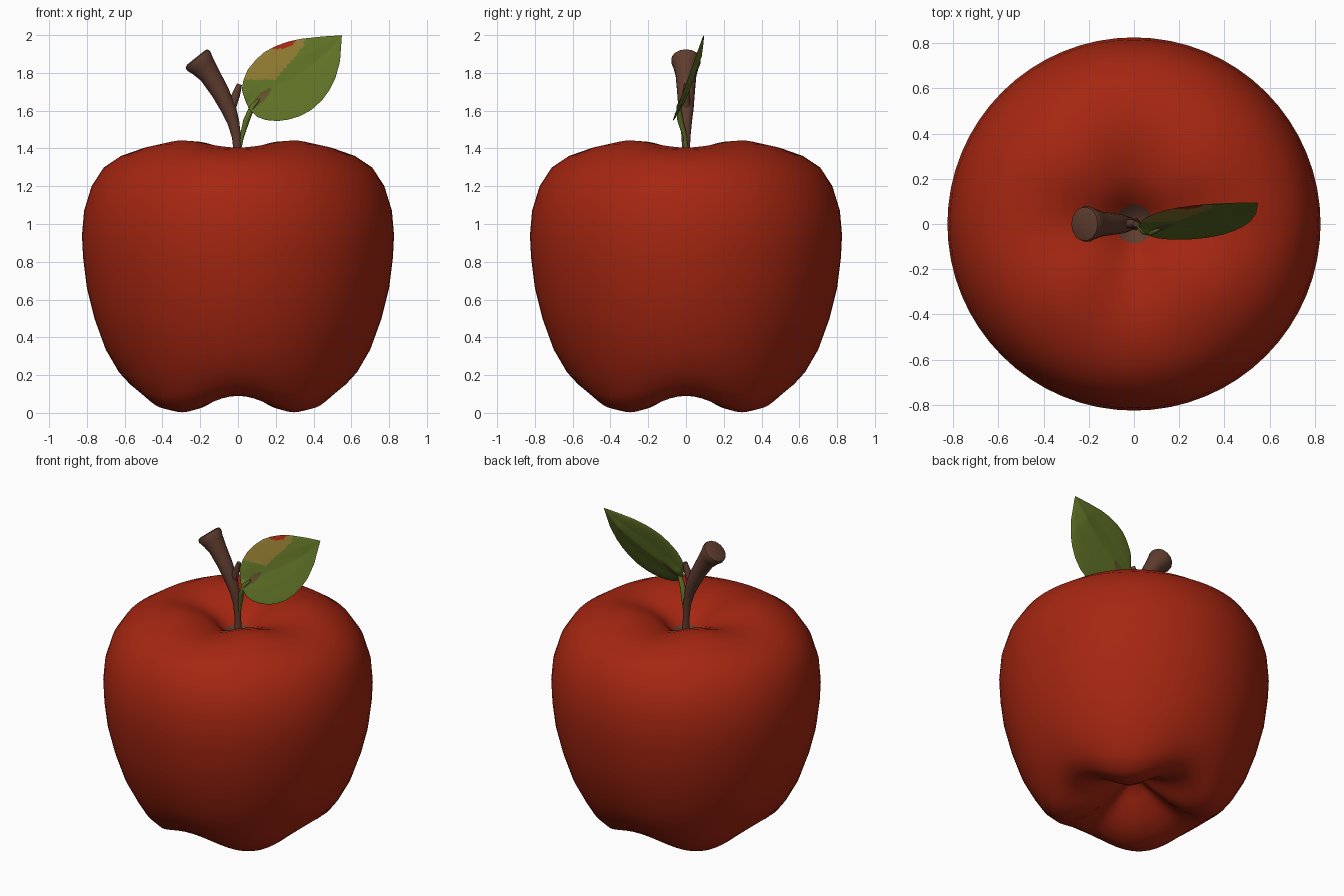
import bpy, bmesh, math
from mathutils import Vector

if "Cube" in bpy.data.objects:
    bpy.data.objects.remove(bpy.data.objects["Cube"])


def material(name, rgb):
    m = bpy.data.materials.new(name)
    m.diffuse_color = (*rgb, 1)
    m.use_nodes = True
    m.node_tree.nodes["Principled BSDF"].inputs["Base Color"].default_value = m.diffuse_color
    return m


RED = material("apple red", (0.376, 0.0195, 0.0056))
GREEN = material("leaf green", (0.112, 0.165, 0.019))
YELLOW = material("leaf ochre", (0.27, 0.19, 0.03))
BROWN = material("stem brown", (0.115, 0.046, 0.028))
OLIVE = material("olive brown", (0.115, 0.08, 0.024))


def finish(name, bm, mats, angle=60):
    bmesh.ops.recalc_face_normals(bm, faces=bm.faces[:])
    me = bpy.data.meshes.new(name)
    bm.to_mesh(me)
    bm.free()
    for m in mats:
        me.materials.append(m)
    ob = bpy.data.objects.new(name, me)
    bpy.context.collection.objects.link(ob)
    bpy.ops.object.select_all(action='DESELECT')
    ob.select_set(True)
    bpy.context.view_layer.objects.active = ob
    bpy.ops.object.shade_smooth_by_angle(angle=math.radians(angle))
    return ob


def skin(bm, rings):
    """Join closed rings of vertices with quads."""
    for a, b in zip(rings, rings[1:]):
        n = len(a)
        for i in range(n):
            j = (i + 1) % n
            bm.faces.new((a[i], a[j], b[j], b[i]))


# Apple body: turned profile of radius, height on the axes, height on the diagonals (four lobes)
PROFILE = [(.05, .235, .23), (.12, .20, .16), (.22, .15, .07), (.32, .11, .02), (.42, .09, .003),
           (.50, .10, .018), (.57, .15, .09), (.63, .215, .19), (.70, .335, .325), (.76, .50, .50),
           (.80, .66, .66), (.82, .82, .82), (.826, .94, .94), (.815, 1.07, 1.07),
           (.775, 1.20, 1.20), (.71, 1.30, 1.30), (.62, 1.36, 1.37), (.52, 1.395, 1.42),
           (.42, 1.405, 1.442), (.32, 1.395, 1.437), (.22, 1.37, 1.40), (.14, 1.335, 1.35),
           (.085, 1.28, 1.28), (.04, 1.235, 1.235)]
SEG = 64
bm = bmesh.new()
rings = []
for r, za, zd in PROFILE:
    ring = []
    for i in range(SEG):
        t = 2 * math.pi * i / SEG
        w = (1 - math.cos(4 * t)) / 2
        ring.append(bm.verts.new((r * math.cos(t), r * math.sin(t), za + (zd - za) * w)))
    rings.append(ring)
skin(bm, rings)
for ring, z in ((rings[0], .24), (rings[-1], 1.22)):
    c = bm.verts.new((0, 0, z))
    for i in range(SEG):
        bm.faces.new((ring[i], ring[(i + 1) % SEG], c))
# brown patch at the bottom of the top hollow
for f in bm.faces:
    c = f.calc_center_median()
    if c.z > 1 and c.xy.length < .085:
        f.material_index = 1
finish("apple_body", bm, [RED, BROWN], 80)


# Tubes that follow a path of (x, y, z, radius)
def tube(name, path, mat, seg=14):
    bm = bmesh.new()
    rings = []
    for k, (x, y, z, r) in enumerate(path):
        a, b = path[max(k - 1, 0)], path[min(k + 1, len(path) - 1)]
        t = Vector(b[:3]) - Vector(a[:3])
        n = Vector((t.z, 0, -t.x)).normalized()
        s = t.cross(n).normalized()
        rings.append([bm.verts.new(Vector((x, y, z)) + r * (math.cos(q) * n + math.sin(q) * s))
                      for q in (2 * math.pi * i / seg for i in range(seg))])
    skin(bm, rings)
    bm.faces.new(rings[0])
    bm.faces.new(rings[-1])
    return finish(name, bm, [mat], 50)


tube("stem", [(0, 0, 1.20, .03), (0, 0, 1.35, .02), (-.008, 0, 1.46, .024), (-.025, 0, 1.54, .032),
              (-.05, 0, 1.61, .041), (-.095, 0, 1.70, .048), (-.15, 0, 1.79, .056),
              (-.185, 0, 1.835, .068), (-.208, 0, 1.863, .080), (-.219, 0, 1.876, .076),
              (-.223, 0, 1.881, .06)], BROWN)
tube("twig", [(-.035, 0, 1.61, .022), (-.012, 0, 1.68, .022), (.008, 0, 1.74, .014)], BROWN, 10)
tube("leaf_stalk", [(.004, 0, 1.38, .010), (.02, -.005, 1.46, .011), (.045, -.03, 1.55, .017),
                    (.075, -.038, 1.62, .014), (.11, -.025, 1.66, .006)], GREEN, 10)


# Leaf: surface between an upper and a lower edge curve in x, z
def resample(pts, n):
    pts = [Vector(p) for p in pts]
    d = [0]
    for a, b in zip(pts, pts[1:]):
        d.append(d[-1] + (b - a).length)
    out, k = [], 0
    for i in range(n + 1):
        s = d[-1] * i / n
        while k < len(pts) - 2 and s > d[k + 1]:
            k += 1
        out.append(pts[k].lerp(pts[k + 1], (s - d[k]) / (d[k + 1] - d[k])))
    return out


NU, NV = 56, 40
upper = resample([(.04, 1.65), (.02, 1.71), (.028, 1.76), (.05, 1.815), (.095, 1.87), (.14, 1.91),
                  (.195, 1.94), (.26, 1.964), (.33, 1.98), (.45, 1.993), (.55, 1.999)], NU)
lower = resample([(.04, 1.65), (.06, 1.605), (.105, 1.565), (.15, 1.55), (.21, 1.545), (.27, 1.553),
                  (.33, 1.572), (.39, 1.605), (.445, 1.655), (.485, 1.71), (.515, 1.77),
                  (.54, 1.86), (.55, 1.999)], NU)

bm = bmesh.new()
sides = []
for side in (-1, 1):
    grid = []
    for i in range(NU + 1):
        row = []
        for j in range(NV + 1):
            v = j / NV
            p = lower[i].lerp(upper[i], v)
            e = 4 * v * (1 - v) * min(1, 4 * (1 - i / NU), 8 * i / NU)
            fold = max(0, 1 - abs(v - .5) * 5) * .008 * min(1, e)
            y = -.05 + .36 * (p.y - 1.6) + .012 * e + fold + side * .01 * math.sqrt(max(0, e))
            row.append(bm.verts.new((p.x, y, p.y)))
        grid.append(row)
    for i in range(NU):
        for j in range(NV):
            f = bm.faces.new((grid[i][j], grid[i + 1][j], grid[i + 1][j + 1], grid[i][j + 1]))
            c = f.calc_center_median()
            x, z = c.x, c.z
            # brown streak near the base on both sides
            a, b = (x - .12) * .7 + (z - 1.665) * .71, (z - 1.665) * .7 - (x - .12) * .71
            if (a / .07) ** 2 + (b / .02) ** 2 < 1:
                f.material_index = 3
            if side < 0:
                # ochre blotch with a red spot on the front
                if x < .35 and z > 1.765 + 1.2 * max(0, x - .2):
                    f.material_index = 1
                if ((x - .235) / .07) ** 2 + ((z - 1.95 - .2 * (x - .235)) / .02) ** 2 < 1:
                    f.material_index = 2
bmesh.ops.remove_doubles(bm, verts=bm.verts[:], dist=.0004)
finish("leaf", bm, [GREEN, YELLOW, RED, OLIVE], 60)
